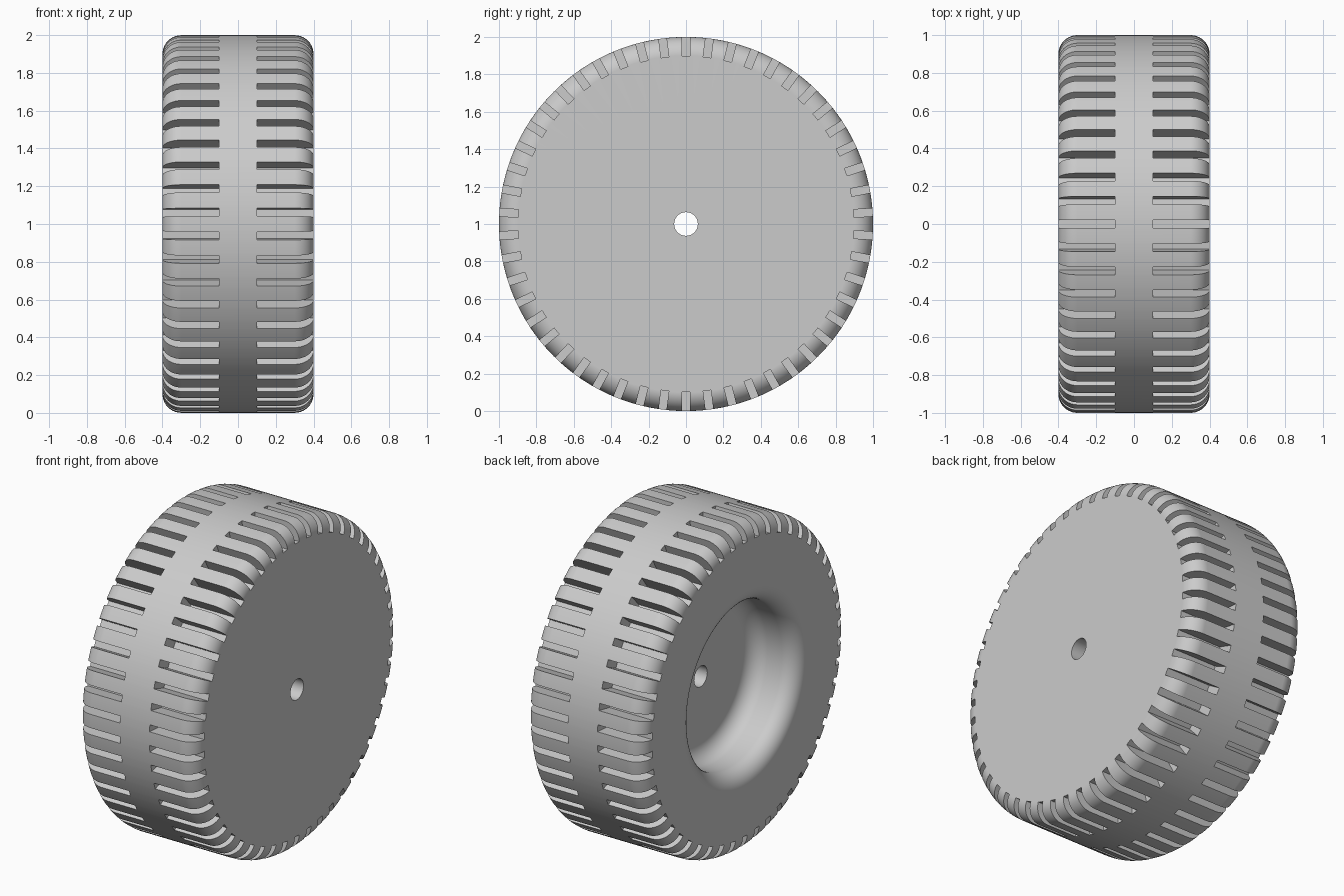
import bpy, bmesh
from math import sin, cos, pi, tau
from mathutils import Matrix, Vector

cube = bpy.data.objects.get("Cube")
if cube:
    bpy.data.objects.remove(cube, do_unlink=True)

SLOTS = 50
CENTRE = Matrix.Translation((0, 0, 1))

grey = bpy.data.materials.new("light_grey")
grey.use_nodes = True
colour = (0.6, 0.6, 0.6, 1)
grey.diffuse_color = colour
grey.node_tree.nodes["Principled BSDF"].inputs["Base Color"].default_value = colour


def make_object(name, bm):
    mesh = bpy.data.meshes.new(name)
    bmesh.ops.recalc_face_normals(bm, faces=bm.faces)
    bm.to_mesh(mesh)
    bm.free()
    obj = bpy.data.objects.new(name, mesh)
    obj.data.materials.append(grey)
    bpy.context.collection.objects.link(obj)
    return obj


def arc(x, r, start, end, radius=0.1, steps=10):
    """Quarter-round in the (x, radius) plane; angles in quarter turns."""
    angles = [(start + (end - start) * i / steps) * pi / 2 for i in range(steps + 1)]
    return [(x + radius * cos(a), r + radius * sin(a)) for a in angles]


# Wheel cross-section: axle hole, flat right face, tread, then hollow left face
profile = [(-0.1, 0.063), (0.4, 0.063)]
profile += arc(0.3, 0.9, 0, 1)        # right shoulder
profile += arc(-0.3, 0.9, 1, 2)       # left shoulder
profile += arc(-0.3, 0.6, 2, 3)       # rounded lip of the hollow
profile += arc(-0.2, 0.4, 1, 0)       # rounded floor of the hollow

bm = bmesh.new()
verts = [bm.verts.new((x, 0, r)) for x, r in profile]
edges = [bm.edges.new((verts[i - 1], v)) for i, v in enumerate(verts)]
bmesh.ops.spin(bm, geom=verts + edges, axis=(1, 0, 0), cent=(0, 0, 0),
               angle=tau, steps=200, use_duplicate=False)
bmesh.ops.remove_doubles(bm, verts=bm.verts, dist=1e-5)
bm.transform(CENTRE)
wheel = make_object("wheel", bm)

# Tread slots: a ring of box cutters on each shoulder
bm = bmesh.new()
for i in range(SLOTS):
    turn = Matrix.Rotation(tau * i / SLOTS, 4, 'X')
    for side in (-1, 1):
        place = Matrix.Translation(Vector((side * 0.3, 0, 0.998)))
        size = Matrix.Diagonal((0.4, 0.042, 0.2, 1))
        bmesh.ops.create_cube(bm, size=1, matrix=CENTRE @ turn @ place @ size)
cutter = make_object("slot_cutter", bm)
cutter.hide_render = True

bpy.context.view_layer.objects.active = wheel
wheel.select_set(True)
cut = wheel.modifiers.new("tread_slots", 'BOOLEAN')
cut.operation = 'DIFFERENCE'
cut.solver = 'EXACT'
cut.object = cutter
bpy.ops.object.modifier_apply(modifier=cut.name)
bpy.data.objects.remove(cutter, do_unlink=True)

# Smooth rounds with crisp slot edges and flat sides
bpy.ops.object.shade_smooth_by_angle(angle=pi / 6)
normals = wheel.modifiers.new("flat_sides", 'WEIGHTED_NORMAL')
normals.keep_sharp = True
